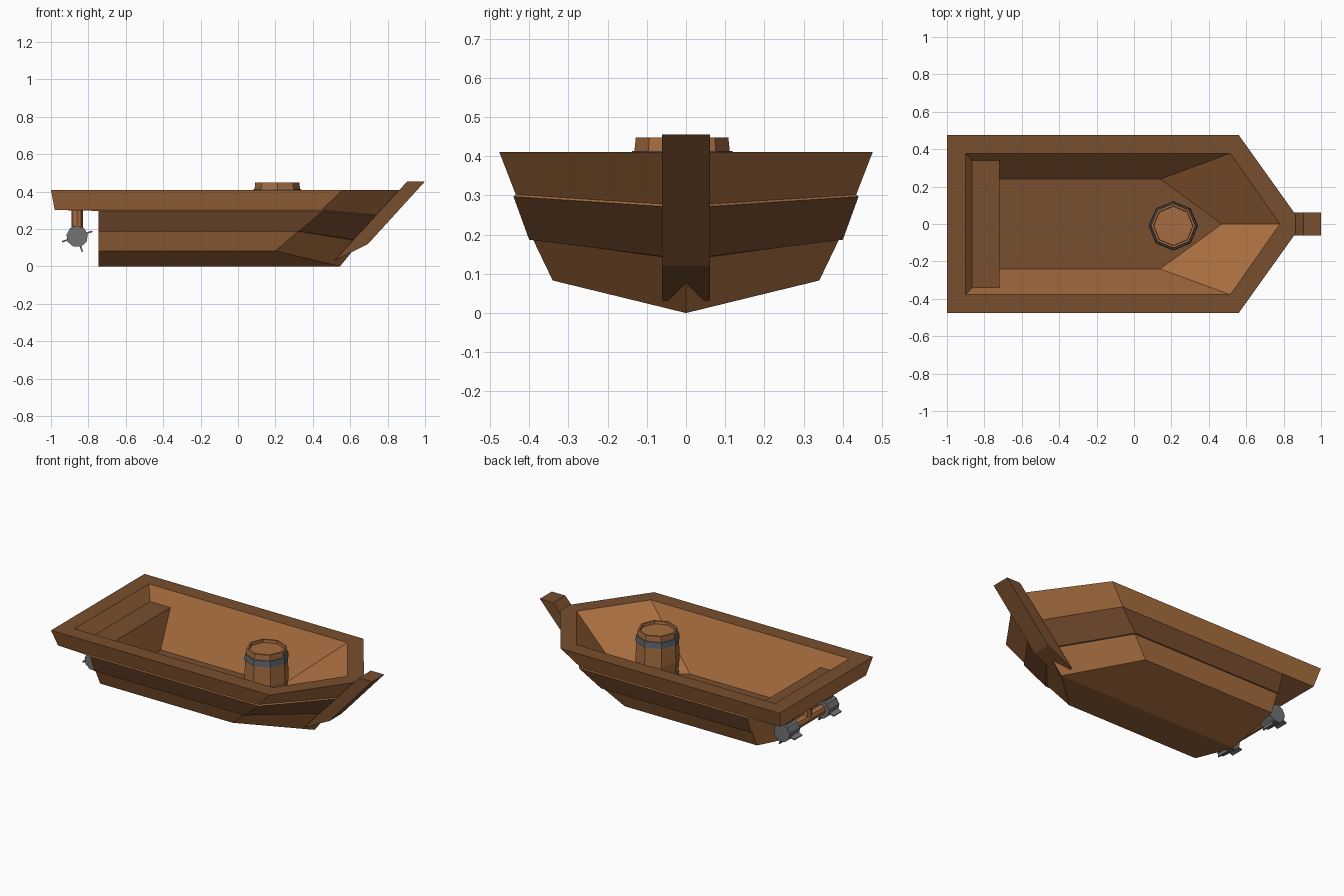
import bpy, bmesh, math
from mathutils import Matrix

if "Cube" in bpy.data.objects:
    bpy.data.objects.remove(bpy.data.objects["Cube"])


def material(name, rgb):
    m = bpy.data.materials.new(name)
    m.diffuse_color = (*rgb, 1)
    m.use_nodes = True
    m.node_tree.nodes["Principled BSDF"].inputs["Base Color"].default_value = m.diffuse_color
    return m


LIGHT = material("light wood", (0.42, 0.165, 0.053))
BARREL = material("barrel wood", (0.38, 0.152, 0.052))
DARK = material("dark wood", (0.19, 0.077, 0.028))
HOOP = material("hoop iron", (0.11, 0.13, 0.15))
GREY = material("propeller grey", (0.17, 0.17, 0.17))


def finish(bm, name, *mats):
    bmesh.ops.recalc_face_normals(bm, faces=bm.faces)
    me = bpy.data.meshes.new(name)
    bm.to_mesh(me)
    bm.free()
    for m in mats:
        me.materials.append(m)
    ob = bpy.data.objects.new(name, me)
    bpy.context.collection.objects.link(ob)
    return ob


def lathe(name, profile, mat, center, sides=8, closed=False):
    """Revolve (radius, z) points about a vertical axis."""
    bm = bmesh.new()
    rings = [[bm.verts.new((center[0] + r * math.cos(a), center[1] + r * math.sin(a), z))
              for a in (2 * math.pi * i / sides for i in range(sides))] for r, z in profile]
    pairs = list(zip(rings, rings[1:])) + ([(rings[-1], rings[0])] if closed else [])
    for lo, hi in pairs:
        for i in range(sides):
            j = (i + 1) % sides
            bm.faces.new((lo[i], lo[j], hi[j], hi[i]))
    if not closed:
        bm.faces.new(rings[0])
        bm.faces.new(rings[-1])
    return finish(bm, name, mat)


def cylinder(name, r, length, loc, mat, sides=8, along_y=False):
    bm = bmesh.new()
    rot = Matrix.Rotation(math.pi / 2, 4, 'X') if along_y else Matrix()
    bmesh.ops.create_cone(bm, cap_ends=True, segments=sides, radius1=r, radius2=r,
                          depth=length, matrix=Matrix.Translation(loc) @ rot)
    return finish(bm, name, mat)


# Hull: each ring is stern x, corner x, half width, side z, stem x, stem z
rings = [(-.745, .20, .34, .083, .545, 0),
         (-.745, .32, .39, .187, .655, .135),
         (-.745, .325, .40, .187, .665, .137),
         (-.745, .455, .44, .297, .78, .268),
         (-.98, .447, .434, .302, .772, .274),
         (-1, .56, .476, .41, .90, .41),
         (-.90, .515, .378, .41, .78, .41)]
floor = (-.72, .14, .24, .085, .47, .085)
bm = bmesh.new()


def face(points, mat=0):
    bm.faces.new([bm.verts.new(p) for p in points]).material_index = mat


def points(ring, s):
    xs, xc, y, z, xt, zt = ring
    return (xs, s * y, z), (xc, s * y, z), (xt, 0, zt)


for s in (1, -1):
    # planks, the middle one dark
    for k, (a, b) in enumerate(zip(rings, rings[1:])):
        (a0, a1, a2), (b0, b1, b2) = points(a, s), points(b, s)
        mat = 1 if k == 2 else 0
        face((a0, a1, b1, b0), mat)
        face((a1, a2, b2, b1), mat)
    # bottom
    c0, c1, c2 = points(rings[0], s)
    face(((-.745, 0, 0), c2, c1, c0))
    # inner walls
    r0, r1, r2 = points(rings[6], s)
    f0, f1, f2 = points(floor, s)
    face((r0, r1, f1, f0, (-.72, s * .34, .32), (-.865, s * .34, .32)))
    face((r1, r2, f2, f1))


def across(x1, y1, z1, x2, y2, z2):
    face(((x1, -y1, z1), (x1, y1, z1), (x2, y2, z2), (x2, -y2, z2)))


# stern panels, stern overhang, inner ledge and floor
across(-.98, .434, .302, -1, .476, .41)
across(-1, .476, .41, -.90, .378, .41)
across(-.98, .434, .302, -.745, .44, .297)
across(-.90, .378, .41, -.865, .34, .32)
across(-.865, .34, .32, -.72, .34, .32)
across(-.72, .34, .32, -.72, .24, .085)
transom = [points(r, 1)[0] for r in rings[:4]]
face([(-.745, 0, 0)] + transom + [(x, -y, z) for x, y, z in reversed(transom)])
p, q = points(floor, 1), points(floor, -1)
face((p[0], p[1], p[2], q[1], q[0]))
bmesh.ops.remove_doubles(bm, verts=bm.verts, dist=0.0005)
bmesh.ops.recalc_face_normals(bm, faces=bm.faces)
# everything facing straight up (rim, ledge, floor) is dark
for f in bm.faces:
    f.normal_update()
    c = f.calc_center_median()
    if abs(f.normal.z) > 0.95 and (c.z > 0.4 or abs(c.z - .32) < .005 or abs(c.z - .085) < .002):
        f.material_index = 1
finish(bm, "hull", LIGHT, DARK)

# Stem post
bm = bmesh.new()
profile = [(1, .455), (.905, .455), (.516, .032), (.695, .12)]
f = bm.faces.new([bm.verts.new((x, -.061, z)) for x, z in profile])
ext = bmesh.ops.extrude_face_region(bm, geom=[f])
bmesh.ops.translate(bm, vec=(0, .122, 0),
                    verts=[v for v in ext["geom"] if isinstance(v, bmesh.types.BMVert)])
finish(bm, "stem_post", DARK)

# Barrel with sunken lid and two hoops
spot = (.21, -.01)
lathe("barrel", [(.105, .085), (.124, .17), (.132, .26), (.127, .36), (.118, .448),
                 (.106, .448), (.104, .43)], BARREL, spot)
for name, z0, z1, r0, r1 in (("upper_hoop", .375, .413, .132, .128),
                             ("lower_hoop", .125, .163, .123, .130)):
    lathe(name, [(r0, z0), (r1, z1), (r1 - .02, z1), (r0 - .02, z0)], HOOP, spot, closed=True)

# Drive under the stern: column, axle and two bladed hubs
cx, cz = -.86, .16
cylinder("drive_column", .031, .145, (cx, 0, .2325), LIGHT)
cylinder("axle", .031, .34, (cx, 0, cz), LIGHT, along_y=True)
for s, side in ((1, "left"), (-1, "right")):
    cylinder(side + "_hub", .058, .105, (cx, s * .2, cz), GREY, 9, True)
    bm = bmesh.new()
    for k in range(4):
        turn = Matrix.Rotation(-math.radians(19 + 90 * k), 4, 'Y')
        place = (Matrix.Translation((cx, s * .2, cz)) @ turn
                 @ Matrix.Translation((.06, 0, 0)) @ Matrix.Diagonal((.052, .08, .008, 1)))
        bmesh.ops.create_cube(bm, size=1, matrix=place)
    finish(bm, side + "_blades", GREY)
